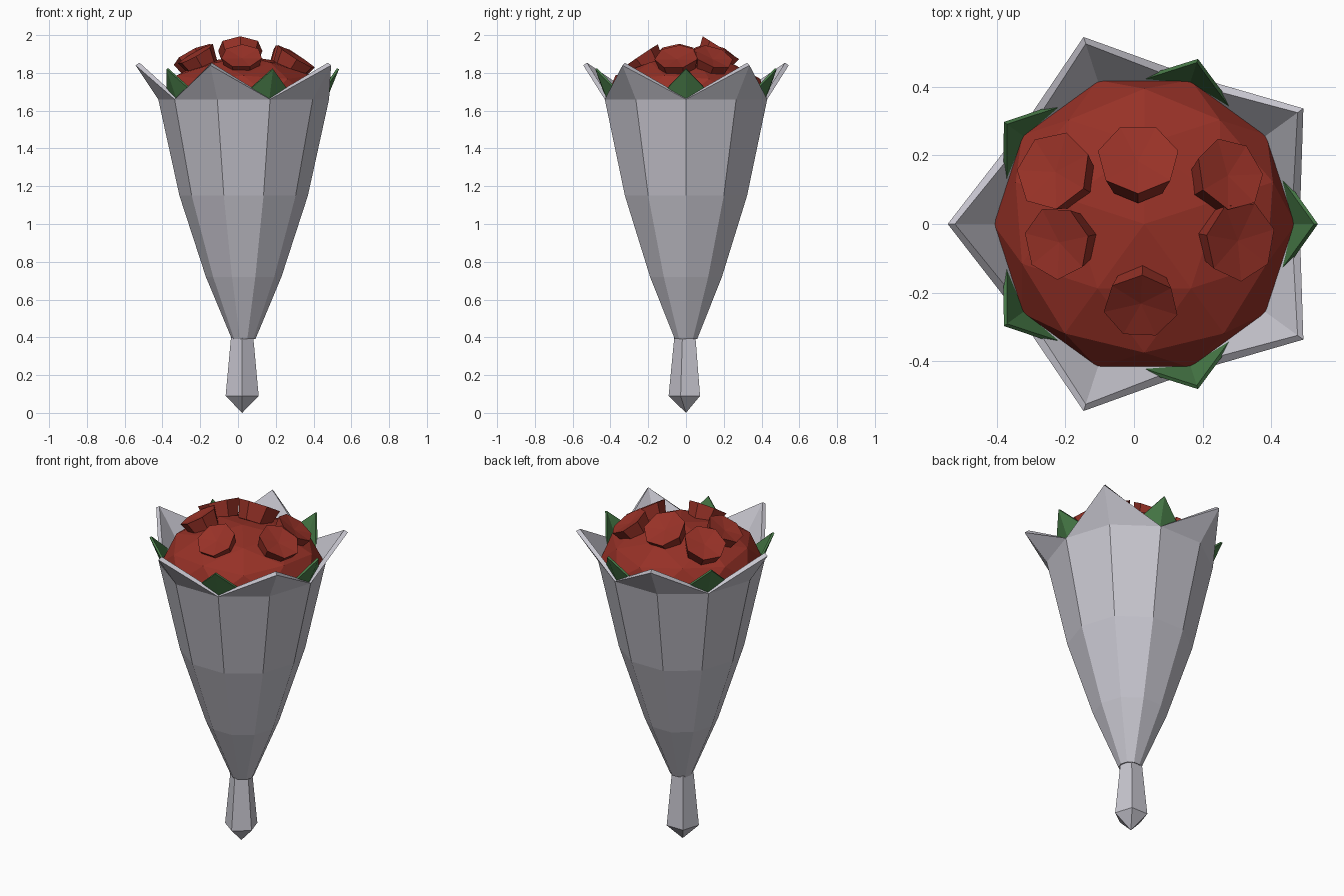
import bpy, bmesh
from math import sin, cos, radians, pi
from mathutils import Vector, Matrix

if "Cube" in bpy.data.objects:
    bpy.data.objects.remove(bpy.data.objects["Cube"])

CX = 0.03  # bouquet axis


def material(name, rgb):
    m = bpy.data.materials.new(name)
    m.diffuse_color = (*rgb, 1)
    m.use_nodes = True
    m.node_tree.nodes["Principled BSDF"].inputs["Base Color"].default_value = m.diffuse_color
    return m


PAPER = material("pale_grey", (0.57, 0.56, 0.62))
RED = material("deep_red", (0.31, 0.031, 0.020))
GREEN = material("leaf_green", (0.065, 0.20, 0.065))


def finish(name, bm, mat, thickness=0, fix=True):
    if fix:
        bmesh.ops.recalc_face_normals(bm, faces=bm.faces[:])
    me = bpy.data.meshes.new(name)
    bm.to_mesh(me)
    bm.free()
    me.materials.append(mat)
    ob = bpy.data.objects.new(name, me)
    bpy.context.collection.objects.link(ob)
    if thickness:
        s = ob.modifiers.new("thickness", "SOLIDIFY")
        s.thickness = thickness
        s.offset = -1
    return ob


def polar(r, deg, z, cx=CX):
    return Vector((cx + r * cos(radians(deg)), r * sin(radians(deg)), z))


def loft(bm, profile, n, start=0, cx=CX):
    rings = [[bm.verts.new(polar(r, start + 360 / n * k, z, cx)) for k in range(n)]
             for r, z in profile]
    for a, b in zip(rings, rings[1:]):
        for k in range(n):
            j = (k + 1) % n
            bm.faces.new((a[k], a[j], b[j], b[k]))
    return rings


# paper wrap: ten-sided cone with five folded points
bm = bmesh.new()
rings = loft(bm, [(0.062, 0.39), (0.2, 0.72), (0.34, 1.15), (0.452, 1.66)], 10)
rim = rings[-1]
for k in range(1, 10, 2):
    tip = bm.verts.new(polar(0.572, 36 * k, 1.84))
    bm.faces.new((rim[k - 1], rim[k], tip))
    bm.faces.new((rim[k], rim[(k + 1) % 10], tip))
finish("paper_wrap", bm, PAPER, 0.025, fix=False)

# five-sided handle with a pointed end
bm = bmesh.new()
rings = loft(bm, [(0.092, 0.09), (0.062, 0.40)], 5, -90, 0.022)
end = bm.verts.new((0.022, 0, 0))
for k in range(5):
    bm.faces.new((rings[0][(k + 1) % 5], rings[0][k], end))
bm.faces.new(rings[1])
finish("handle", bm, PAPER)

# flower dome: upper half of a flattened icosphere
bm = bmesh.new()
bmesh.ops.create_icosphere(bm, subdivisions=2, radius=1)
bmesh.ops.delete(bm, geom=[v for v in bm.verts if v.co.z < -0.05], context="VERTS")
bmesh.ops.transform(bm, verts=bm.verts[:], matrix=Matrix.Translation((CX, 0, 1.67))
                    @ Matrix.Rotation(radians(18), 4, "Z")
                    @ Matrix.Diagonal((0.44, 0.44, 0.22, 1)))
finish("flower_dome", bm, RED, fix=False)

# flared seven-sided blossoms: x, y, z of face centre, radius, tilt
blossoms = [(0.012, 0.19, 1.93, 0.12, 32), (-0.235, 0.155, 1.895, 0.118, 30),
            (0.28, 0.145, 1.885, 0.11, 34), (-0.225, -0.055, 1.90, 0.108, 30),
            (0.31, -0.05, 1.885, 0.118, 32), (0.02, -0.24, 1.89, 0.11, 34)]
for i, (x, y, z, r, tilt) in enumerate(blossoms):
    bm = bmesh.new()
    rings = loft(bm, [(0.75 * r, -0.10), (r, 0)], 7, 180, 0)
    centre = bm.verts.new((0, 0, -0.015))
    for k in range(7):
        bm.faces.new((rings[1][k], rings[1][(k + 1) % 7], centre))
    bm.faces.new(rings[0])
    out = Vector((x - CX, y)).normalized() if i else Vector((0, 1))
    heading = Vector((1, 0)).angle_signed(out)
    bmesh.ops.transform(bm, verts=bm.verts[:], matrix=Matrix.Translation((x, y, z))
                        @ Matrix.Rotation(-heading, 4, "Z")
                        @ Matrix.Rotation(radians(tilt), 4, "Y"))
    finish(f"blossom_{i + 1}", bm, RED)

# creased leaves in the notches of the wrap
for i in range(5):
    a = 72 * i
    bm = bmesh.new()
    tip = bm.verts.new(polar(0.505, a, 1.82))
    base = bm.verts.new(polar(0.415, a, 1.60))
    for s in (-1, 1):
        side = bm.verts.new(polar(0.42, a + 24 * s, 1.645))
        bm.faces.new((base, side, tip) if s > 0 else (side, base, tip))
    finish(f"leaf_{i + 1}", bm, GREEN, 0.012, fix=False)
